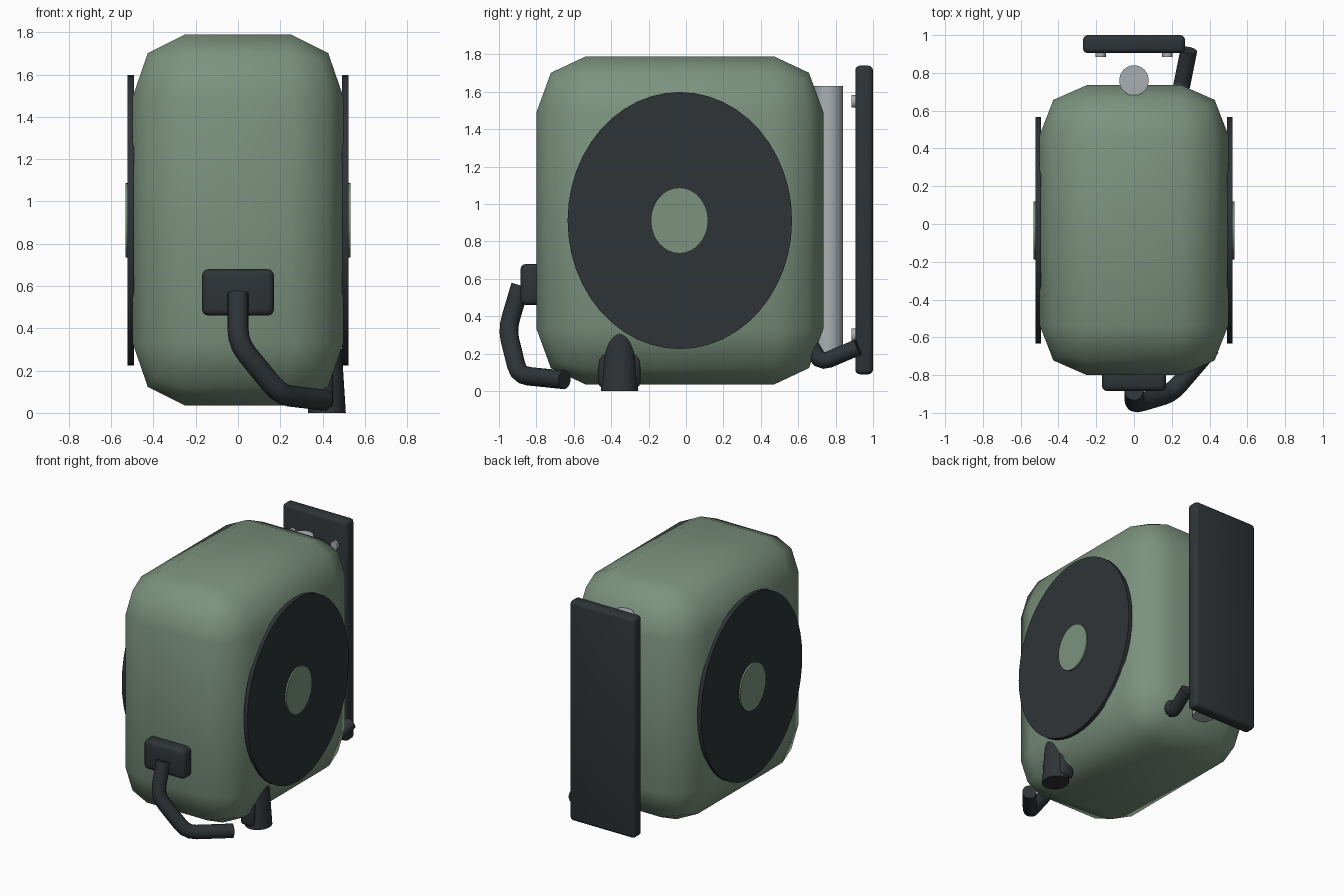
import bpy, bmesh
from math import radians, pi
from mathutils import Vector

if "Cube" in bpy.data.objects:
    bpy.data.objects.remove(bpy.data.objects["Cube"])


def material(name, rgb):
    m = bpy.data.materials.new(name)
    m.diffuse_color = (*rgb, 1)
    m.use_nodes = True
    m.node_tree.nodes["Principled BSDF"].inputs["Base Color"].default_value = m.diffuse_color
    return m


GREEN = material("green_paint", (0.20, 0.29, 0.21))
DARK = material("dark_rubber", (0.028, 0.034, 0.038))
METAL = material("pale_metal", (0.40, 0.43, 0.45))
ORANGE = material("orange_core", (0.80, 0.35, 0.05))


def finish(bm, name, mat, angle=35):
    bmesh.ops.recalc_face_normals(bm, faces=bm.faces)
    me = bpy.data.meshes.new(name)
    bm.to_mesh(me)
    bm.free()
    ob = bpy.data.objects.new(name, me)
    bpy.context.collection.objects.link(ob)
    me.materials.append(mat)
    bpy.ops.object.select_all(action='DESELECT')
    ob.select_set(True)
    bpy.context.view_layer.objects.active = ob
    bpy.ops.object.shade_smooth_by_angle(angle=radians(angle))
    return ob


def rounded_box(name, lo, hi, radii, mat, segments=2, angle=60):
    """Box between two corners; edges rounded with a separate radius per axis."""
    lo, hi, r = Vector(lo), Vector(hi), Vector(radii)
    size, mid = hi - lo, (lo + hi) / 2
    bm = bmesh.new()
    bmesh.ops.create_cube(bm, size=1)
    for v in bm.verts:
        v.co = Vector(v.co[i] * size[i] / r[i] for i in range(3))
    bmesh.ops.bevel(bm, geom=bm.edges[:], offset=1, segments=segments,
                    profile=0.5, affect='EDGES')
    for v in bm.verts:
        v.co = Vector(v.co[i] * r[i] + mid[i] for i in range(3))
    return finish(bm, name, mat, angle)


def cylinder(name, center, r, depth, mat, axis='Z', top=1.0, segments=32):
    """Elliptical cylinder; r holds the two radii across the axis."""
    bm = bmesh.new()
    bmesh.ops.create_cone(bm, cap_ends=True, segments=segments, radius1=1,
                          radius2=top, depth=depth)
    for v in bm.verts:
        x, y, z = v.co
        x, y = x * r[0], y * r[1]
        v.co = {'X': (z, x, y), 'Y': (x, z, y), 'Z': (x, y, z)}[axis]
        v.co += Vector(center)
    return finish(bm, name, mat)


def hose(name, points, radius, mat, round_off=0.07):
    """Tube along a path whose corners are softened."""
    pts = [Vector(p) for p in points]
    path = [pts[0]]
    for a, b, c in zip(pts, pts[1:], pts[2:]):
        p = b + (a - b).normalized() * round_off
        q = b + (c - b).normalized() * round_off
        path += [p * (1 - t) ** 2 + b * 2 * t * (1 - t) + q * t * t
                 for t in (0, 0.33, 0.67, 1)]
    path.append(pts[-1])
    bm = bmesh.new()
    rings, side = [], None
    for i, p in enumerate(path):
        d = (path[min(i + 1, len(path) - 1)] - path[max(i - 1, 0)]).normalized()
        side = side or Vector((1, 0, 0))
        side = (side - d * side.dot(d)).normalized()
        other = d.cross(side)
        ring = []
        for k in range(16):
            e = Vector((radius, 0)).to_2d()
            from_angle = 2 * pi * k / 16
            from_x, from_y = (e.x * f for f in (cos(from_angle), sin(from_angle)))
            ring.append(bm.verts.new(p + side * from_x + other * from_y))
        rings.append(ring)
    for a, b in zip(rings, rings[1:]):
        for k in range(16):
            bm.faces.new((a[k], a[k - 1], b[k - 1], b[k]))
    bm.faces.new(rings[0])
    bm.faces.new(rings[-1])
    return finish(bm, name, mat, 50)


from math import cos, sin

# Main rounded body
rounded_box("body", (-0.5, -0.8, 0.035), (0.5, 0.735, 1.79),
            (0.25, 0.265, 0.30), GREEN)

# Side discs and their hubs
for s, side in ((-1, "left"), (1, "right")):
    cylinder(side + "_disc", (s * 0.507, -0.033, 0.912), (0.6, 0.687), 0.03,
             DARK, 'X', segments=48)
    cylinder(side + "_hub", (s * 0.514, -0.035, 0.912), (0.153, 0.176), 0.038,
             GREEN, 'X')

# Front mount and hose running down to the nozzle
rounded_box("front_mount", (-0.17, -0.885, 0.46), (0.17, -0.77, 0.68),
            (0.03, 0.03, 0.03), DARK, 3)
hose("front_hose", [(0, -0.885, 0.565), (0, -0.955, 0.33),
                    (0.2, -0.895, 0.085), (0.41, -0.65, 0.06)], 0.05, DARK)

# Nozzle beneath the right disc
cylinder("nozzle", (0.42, -0.355, 0.155), (0.09, 0.1), 0.31, DARK, top=0.78)
rounded_box("nozzle_bracket", (0.34, -0.47, 0.02), (0.45, -0.243, 0.235),
            (0.025, 0.025, 0.025), DARK)
cylinder("nozzle_core", (0.42, -0.355, 0.31), (0.055, 0.055), 0.02, ORANGE)

# Rear panel, standoff bolts, bottle and hose
rounded_box("rear_panel", (-0.27, 0.905, 0.09), (0.27, 1.0, 1.74),
            (0.025, 0.025, 0.025), DARK, 3)
for x in (-0.177, 0.177):
    for z in (0.30, 1.55):
        cylinder("panel_bolt", (x, 0.9, z), (0.028, 0.034), 0.03, METAL, 'Y', segments=16)
cylinder("rear_bottle", (0, 0.76, 0.915), (0.078, 0.08), 1.43, METAL)
hose("rear_hose", [(0.235, 0.65, 0.27), (0.25, 0.72, 0.15),
                   (0.29, 0.92, 0.235)], 0.045, DARK, 0.05)
